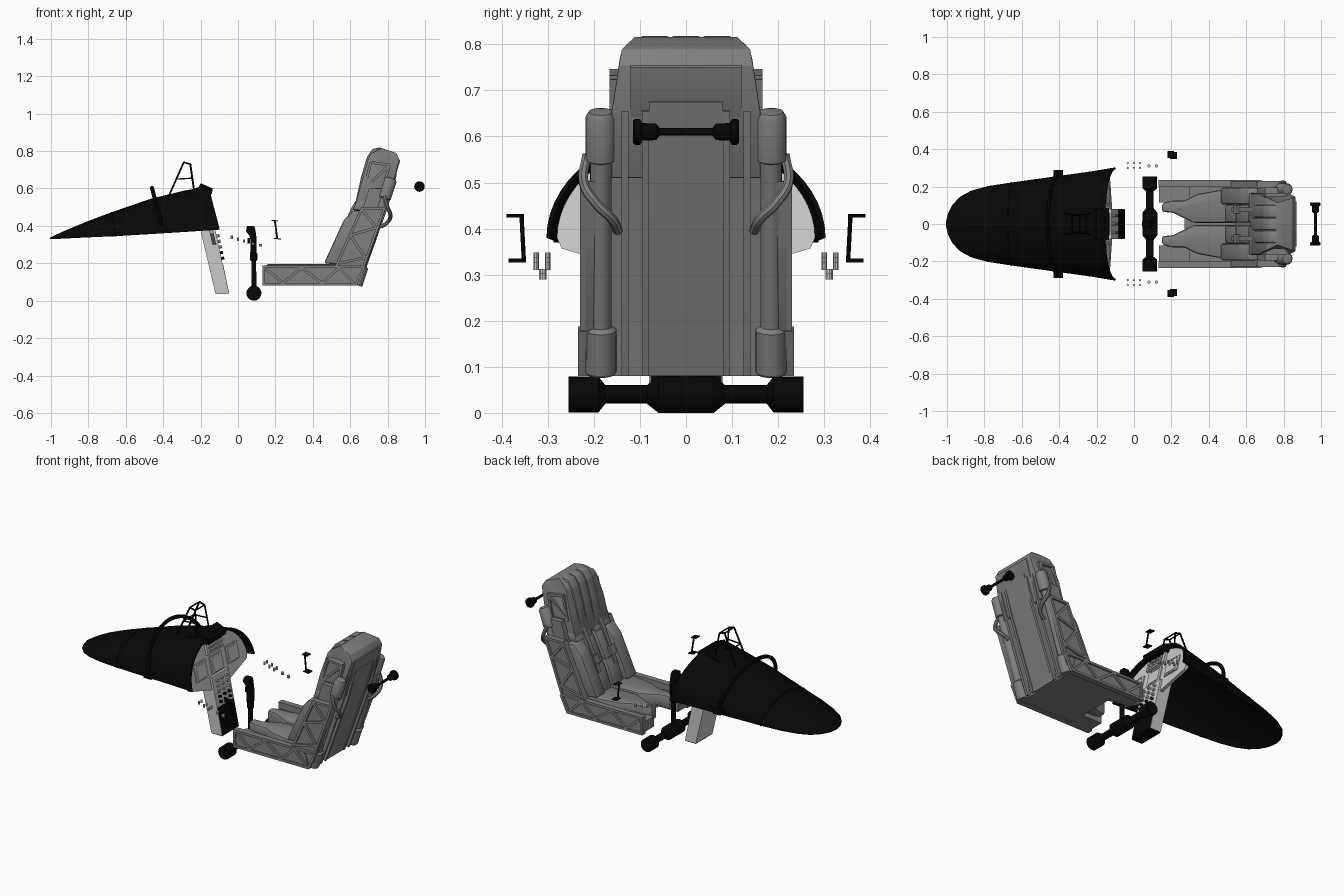
import bpy, bmesh, math
from mathutils import Vector, Matrix

if "Cube" in bpy.data.objects:
    bpy.data.objects.remove(bpy.data.objects["Cube"])


def material(name, v):
    m = bpy.data.materials.new(name)
    m.diffuse_color = (v, v, v, 1)
    m.use_nodes = True
    m.node_tree.nodes["Principled BSDF"].inputs["Base Color"].default_value = m.diffuse_color
    return m


BLACK = material("black", 0.002)
GREY = material("seat grey", 0.215)
LIGHT = material("panel light grey", 0.58)


def finish(name, bm, mat):
    bmesh.ops.recalc_face_normals(bm, faces=bm.faces[:])
    me = bpy.data.meshes.new(name)
    bm.to_mesh(me)
    bm.free()
    me.materials.append(mat)
    ob = bpy.data.objects.new(name, me)
    bpy.context.collection.objects.link(ob)
    return ob


def prism(name, pts, a, b, mat, bevel=0, top=False, shape=None):
    """Extrude an x-z outline along y (or an x-y outline along z if top)."""
    bm = bmesh.new()
    put = (lambda p, d: (p[0], p[1], d)) if top else (lambda p, d: (p[0], d, p[1]))
    lo = [bm.verts.new(put(p, a)) for p in pts]
    hi = [bm.verts.new(put(p, b)) for p in pts]
    bm.faces.new(lo)
    bm.faces.new(hi)
    n = len(pts)
    for i in range(n):
        j = (i + 1) % n
        bm.faces.new((lo[i], lo[j], hi[j], hi[i]))
    if shape:
        for v in bm.verts:
            shape(v)
    if bevel:
        bmesh.ops.recalc_face_normals(bm, faces=bm.faces[:])
        bmesh.ops.bevel(bm, geom=bm.edges[:], offset=bevel, segments=2,
                        profile=0.5, affect='EDGES', clamp_overlap=True)
    return finish(name, bm, mat)


def strut(name, p, q, w, a, b, mat):
    p, q = Vector(p), Vector(q)
    d = (q - p).normalized() * w / 2
    n = Vector((-d.y, d.x))
    return prism(name, [p + n, q + n, q - n, p - n], a, b, mat)


def turned(name, p, q, prof, mat, n=20):
    """Revolve (distance, radius) pairs about the line from p towards q."""
    p = Vector(p)
    rot = (Vector(q) - p).to_track_quat('Z', 'Y')
    bm = bmesh.new()
    rings = []
    for d, r in prof:
        rings.append([bm.verts.new(p + rot @ Vector((r * math.cos(t), r * math.sin(t), d)))
                      for t in (2 * math.pi * i / n for i in range(n))])
    for A, B in zip(rings, rings[1:]):
        for i in range(n):
            bm.faces.new((A[i], A[(i + 1) % n], B[(i + 1) % n], B[i]))
    bm.faces.new(rings[0])
    bm.faces.new(rings[-1])
    return finish(name, bm, mat)


def rod(name, p, q, r, mat, n=10):
    return turned(name, p, q, [(0, r), ((Vector(q) - Vector(p)).length, r)], mat, n)


def tube(name, pts, r, mat):
    cu = bpy.data.curves.new(name, 'CURVE')
    cu.dimensions = '3D'
    cu.bevel_depth, cu.bevel_resolution, cu.use_fill_caps = r, 2, True
    sp = cu.splines.new('BEZIER')
    sp.bezier_points.add(len(pts) - 1)
    for b, p in zip(sp.bezier_points, pts):
        b.co = p
        b.handle_left_type = b.handle_right_type = 'AUTO'
    cu.materials.append(mat)
    ob = bpy.data.objects.new(name, cu)
    bpy.context.collection.objects.link(ob)


def box(name, c, size, mat, tilt=0.0):
    bm = bmesh.new()
    M = Matrix.Translation(c) @ Matrix.Rotation(tilt, 4, 'Y') @ Matrix.Diagonal((*size, 1))
    bmesh.ops.create_cube(bm, size=1, matrix=M)
    return finish(name, bm, mat)


# nose cowl: half-ellipse stations (x, half width, bottom z, top z, top setback)
ST = [(-1, .012, .33, .334, 0), (-.99, .055, .33, .338, 0), (-.97, .095, .331, .348, 0),
      (-.93, .14, .333, .367, 0), (-.87, .173, .336, .392, 0), (-.78, .198, .34, .425, .01),
      (-.66, .216, .345, .468, .015), (-.44, .247, .358, .54, .025),
      (-.25, .273, .37, .583, .04), (-.098, .298, .38, .607, .058)]


def arch(st, k=1.0, n=28):
    x, w, zb, zt, s = st
    out = []
    for i in range(n + 1):
        t = math.pi * i / n
        out.append((x - s * math.sin(t), k * w * math.cos(t), zb + k * (zt - zb) * math.sin(t)))
    return out


bm = bmesh.new()
rows = [[bm.verts.new(c) for c in arch(s)] for s in ST]
for A, B in zip(rows, rows[1:]):
    for i in range(len(A) - 1):
        bm.faces.new((A[i], A[i + 1], B[i + 1], B[i]))
bm.faces.new(rows[0])
cowl = finish("nose_cowl", bm, BLACK)
sol = cowl.modifiers.new("thickness", 'SOLIDIFY')
sol.thickness, sol.offset = 0.01, 0

# raised band and hoop round the nose
tube("nose_band", arch((-.655, .219, .343, .47, .02)), .005, BLACK)
tube("nose_hoop", arch((-.40, .272, .372, .603, .06)), .011, BLACK)
for s in (1, -1):
    box("hoop_foot", (-.405, s * .27, .385), (.05, .035, .03), BLACK)

# sight housing and wire frame on top of the cowl
prism("sight_housing", [(-.38, .545), (-.21, .608), (-.2, .628), (-.135, .6), (-.14, .57), (-.3, .54)],
      -.085, .085, BLACK)
for s in (1, -1):
    y = s * .045
    fr = [(-.37, y * 1.2, .56), (-.29, y, .74), (-.255, y, .73), (-.235, y * 1.3, .59)]
    for p, q in zip(fr, fr[1:]):
        rod("sight_frame", p, q, .005, BLACK, 6)
    rod("sight_brace", (-.33, y * 1.1, .65), (-.245, y * 1.1, .655), .004, BLACK, 6)
for x, z in ((-.29, .74), (-.255, .73), (-.33, .65)):
    rod("sight_crossbar", (x, -.048, z), (x, .048, z), .004, BLACK, 6)

# instrument panel, leaning forward inside the cowl
TILT = -math.atan(.23)
def face_x(z):
    return -.135 - (z - .38) * .23


out = [(p[1], p[2]) for p in arch(ST[-1], .94)] + [(-.27, .357), (-.08, .30), (.08, .30), (.27, .357)]
bm = bmesh.new()
fr = [bm.verts.new((face_x(z), y, z)) for y, z in out]
bk = [bm.verts.new((face_x(z) - .02, y, z)) for y, z in out]
bm.faces.new(fr)
bm.faces.new(bk)
for i in range(len(out)):
    j = (i + 1) % len(out)
    bm.faces.new((fr[i], fr[j], bk[j], bk[i]))
finish("instrument_panel", bm, LIGHT)
for y, z, w in ((-.15, .435, .11), (0, .43, .11), (.15, .435, .11)):
    box("display_frame", (face_x(z), y, z), (.012, w, .1), LIGHT, TILT)
    box("display_screen", (face_x(z) + .004, y, z), (.008, w * .72, .07), LIGHT, TILT)
    for i in range(4):
        for e in (1, -1):
            box("display_key", (face_x(z + .046 * e) + .006, y + (i - 1.5) * .02, z + .046 * e),
                (.008, .009, .006), LIGHT, TILT)
box("upper_control_box", (face_x(.535), 0, .535), (.03, .15, .08), LIGHT, TILT)
for i in range(5):
    for j in range(3):
        z = .515 + j * .022
        box("upper_key", (face_x(z) + .017, (i - 2) * .025, z), (.008, .015, .012),
            BLACK if j == 2 else LIGHT, TILT)

# centre pedestal: light upper face with keys, black lower face and underside
prism("pedestal", [(-.2, .375), (-.12, .375), (-.05, .042), (-.122, .042)], -.08, .08, LIGHT)
prism("pedestal_face", [(-.088, .2), (-.081, .2), (-.048, .042), (-.055, .042)], -.077, .077, BLACK)
box("pedestal_underside", (-.086, 0, .04), (.07, .156, .005), BLACK)
for j in range(5):
    for y in (-.045, 0, .045):
        z = .345 - j * .03
        x = -.113 + (.35 - z) * .21
        rod("pedestal_knob", (x - .004, y, z), (x + .013, y, z + .004), .008,
            BLACK if j > 2 else LIGHT, 8)

# control stick on its cross tube
turned("torque_tube", (.085, -.255, .04), (.085, 1, .04),
       [(0, .039), (.065, .039), (.08, .02), (.17, .02), (.195, .04), (.315, .04),
        (.34, .02), (.43, .02), (.445, .039), (.51, .039)], BLACK, 24)
turned("stick_post", (.085, 0, .06), (.08, 0, 1),
       [(0, .03), (.02, .014), (.15, .013), (.16, .02), (.19, .02), (.2, .014)], BLACK, 14)
prism("stick_grip", [(.065, .25), (.1, .25), (.1, .33), (.092, .385), (.085, .4), (.048, .4),
                     (.042, .37), (.06, .35), (.068, .32)], -.018, .018, BLACK, .006)
box("stick_trigger", (.058, 0, .32), (.012, .012, .03), BLACK)

for s in (1, -1):
    # loose side-console switches
    for x, z in ((-.033, .342), (0, .332), (.032, .322)):
        for y in (.3, .325):
            rod("console_switch", (x, s * y, z - .012), (x, s * y, z + .006), .006, LIGHT, 8)
    for x, z in ((.08, .305), (.12, .296)):
        rod("console_knob", (x, s * .311, z - .007), (x, s * .311, z + .007), .009, LIGHT, 10)
    # side handles
    rod("handle_bar", (.197, s * .357, .427), (.21, s * .352, .332), .005, BLACK, 8)
    box("handle_top", (.197, s * .371, .428), (.034, .038, .005), BLACK, .1)
    box("handle_base", (.211, s * .366, .331), (.036, .038, .005), BLACK, .1)

# roller behind the seat
turned("rear_roller", (.97, -.115, .61), (.97, 1, .61),
       [(0, .024), (.004, .028), (.016, .028), (.02, .019), (.05, .018), (.058, .008),
        (.172, .008), (.18, .018), (.21, .019), (.214, .028), (.226, .028), (.23, .024)], BLACK)

# seat pan and back structure
prism("pan_floor", [(.27, .085), (.27, .12), (.6, .12), (.63, .085)], -.21, .21, GREY)
prism("seat_back", [(.54, .19), (.67, .5), (.7, .6), (.785, .6), (.655, .19), (.63, .08), (.59, .085)],
      -.195, .195, GREY)
prism("back_channel", [(.6, .1), (.645, .08), (.675, .165), (.795, .5), (.85, .675), (.80, .69)],
      -.08, .08, GREY)
for s in (1, -1):
    prism("back_rail", [(.6, .1), (.65, .08), (.682, .165), (.802, .5), (.845, .655), (.79, .665)],
          s * .08, s * .095, GREY)
    prism("back_outer_rail", [(.6, .1), (.65, .08), (.682, .165), (.8, .5), (.84, .655), (.79, .665)],
          s * .125, s * .14, GREY)
    # truss sides
    prism("pan_ledge", [(.135, .088), (.135, .15), (.3, .15), (.3, .088)], s * .115, s * .205, GREY)
    prism("pan_side", [(.14, .088), (.14, .18), (.6, .18), (.63, .088)], s * .2, s * .224, GREY)
    prism("back_side", [(.52, .19), (.66, .5), (.79, .5), (.66, .12), (.62, .085)],
          s * .19, s * .218, GREY)
    a, b = s * .2, s * .234
    for p, q in (((.13, .087), (.635, .087)), ((.13, .181), (.52, .181)), ((.138, .085), (.138, .185)),
                 ((.15, .17), (.24, .095)), ((.24, .095), (.34, .175)), ((.34, .175), (.45, .095)),
                 ((.45, .095), (.54, .175)), ((.52, .181), (.67, .181)), ((.63, .085), (.675, .18)),
                 ((.54, .175), (.62, .095))):
        strut("pan_truss", p, q, .014, a, b, GREY)
    b = s * .23
    for p, q in (((.525, .185), (.665, .5)), ((.67, .18), (.785, .5)), ((.665, .495), (.788, .495)),
                 ((.54, .2), (.68, .23)), ((.68, .23), (.6, .35)), ((.6, .35), (.74, .39)),
                 ((.74, .39), (.66, .49))):
        strut("back_truss", p, q, .014, a, b, GREY)
    # rocket tubes and hoses
    turned("rocket_tube", (.632, s * .185, .085), (.815, s * .185, .64),
           [(0, .03), (.006, .034), (.1, .034), (.108, .023), (.485, .023), (.49, .033),
            (.587, .033), (.599, .026), (.602, .012)], GREY, 24)
    tube("back_hose", [(.78, s * .215, .56), (.8, s * .222, .5), (.815, s * .195, .455),
                       (.8, s * .16, .42), (.765, s * .148, .395)], .011, GREY)
    # thigh cushions
    leg = [(.15, .065), (.15, .11), (.2, .125), (.27, .125), (.34, .16), (.45, .18), (.58, .18),
           (.58, .006), (.32, .006), (.27, .03), (.21, .06)]
    prism("thigh_cushion", [(x, s * y) for x, y in leg], .115, .195, GREY, .012, top=True)
    # back cushions and bolsters
    prism("side_bolster", [(.46, .2), (.565, .43), (.615, .485), (.67, .48), (.575, .19)],
          s * .105, s * .195, GREY, .012)
    prism("lumbar_pad", [(.485, .19), (.54, .335), (.62, .33), (.57, .19)], s * .008, s * .104, GREY, .012)
    prism("back_pad", [(.54, .335), (.61, .485), (.69, .48), (.63, .33)], s * .008, s * .104, GREY, .012)
    prism("shoulder_pad", [(.61, .485), (.64, .535), (.71, .53), (.69, .48)], s * .01, s * .165, GREY, .01)
    prism("harness_strap", [(.52, .3), (.607, .5), (.64, .55), (.65, .54), (.61, .48), (.54, .3)],
          s * .065, s * .09, GREY)
    box("harness_buckle", (.55, s * .078, .37), (.02, .045, .05), GREY, .42)
    box("lap_buckle", (.53, s * .09, .205), (.05, .035, .02), GREY)
    # square headrest side frame with one diagonal
    a, b = s * .13, s * .166
    fr = [(.675, .6), (.71, .74), (.81, .725), (.775, .595)]
    for p, q in list(zip(fr, fr[1:] + fr[:1])) + [(fr[0], fr[2])]:
        strut("headrest_truss", p, q, .014, a, b, GREY)


# headrest shell: faceted, narrows towards the top
def narrow(v):
    v.co.y *= 1 - max(0, v.co.z - .65) * .95 - max(0, v.co.z - .79) * 6


prism("headrest", [(.625, .51), (.665, .65), (.7, .77), (.715, .79), (.765, .817), (.845, .79),
                   (.864, .755), (.835, .65), (.79, .51)], -.162, .162, GREY, .003, shape=narrow)
prism("headrest_rear_pad", [(.80, .6), (.838, .65), (.868, .75), (.85, .765)], -.12, .12, GREY)
for y in (-.068, 0, .068):
    prism("headrest_roll", [(.622, .5), (.658, .66), (.69, .77), (.72, .812), (.765, .82), (.76, .77),
                            (.71, .5)], y - .033, y + .033, GREY, .008)

# keep hard edges, smooth the rest
bpy.ops.object.select_all(action='SELECT')
bpy.context.view_layer.objects.active = cowl
bpy.ops.object.convert(target='MESH')
bpy.ops.object.shade_smooth_by_angle(angle=math.radians(32))
